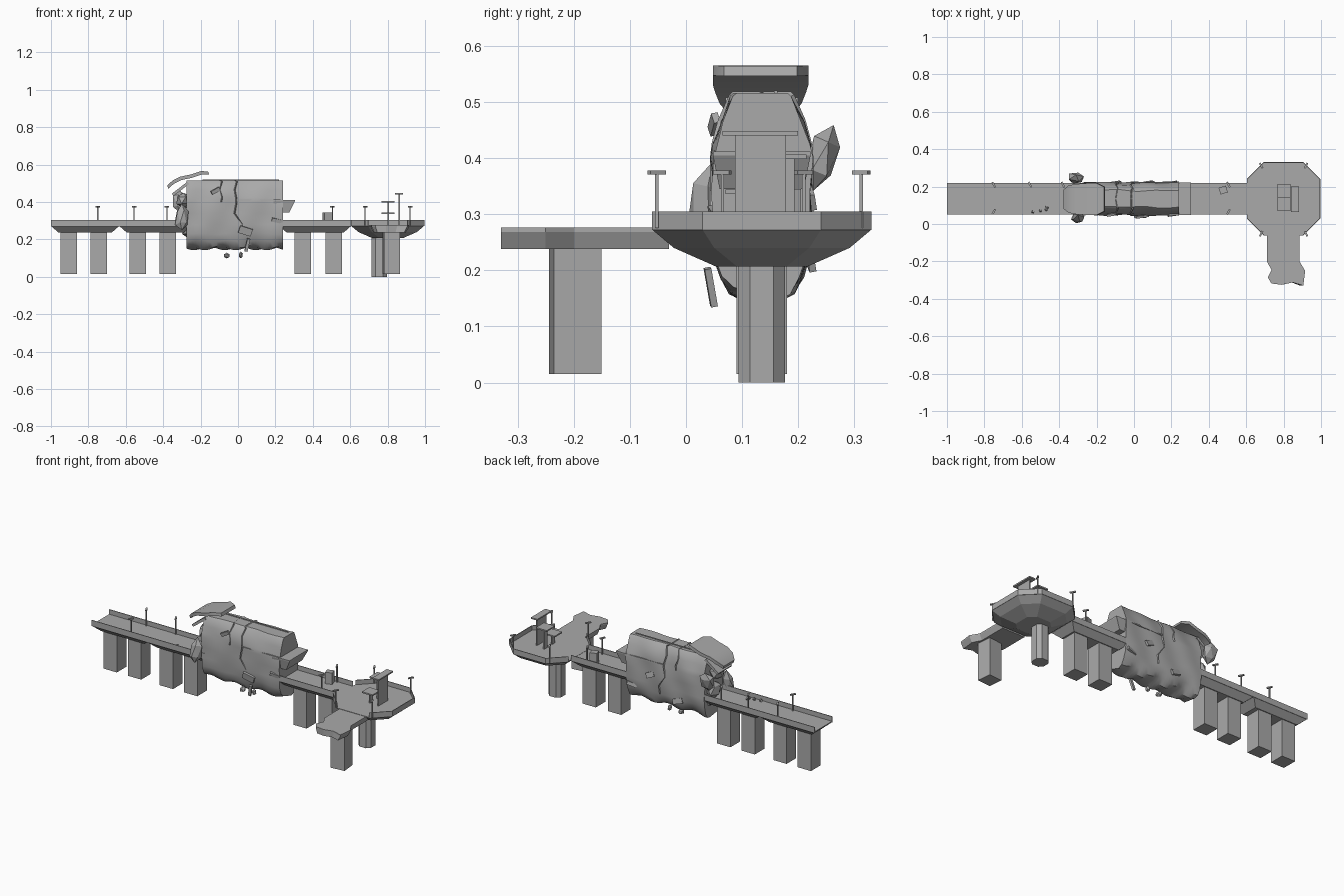
import bpy, bmesh, math, random
from mathutils import Vector, Matrix, Euler

if "Cube" in bpy.data.objects:
    bpy.data.objects.remove(bpy.data.objects["Cube"])

random.seed(4)
CY = 0.135                      # centre line of the bridge in y


def material(name, rgb):
    m = bpy.data.materials.new(name)
    m.diffuse_color = (*rgb, 1)
    m.use_nodes = True
    m.node_tree.nodes["Principled BSDF"].inputs["Base Color"].default_value = m.diffuse_color
    return m


CONCRETE = material("grey concrete", (0.40, 0.40, 0.40))


def finish(bm, name, mat=CONCRETE, smooth=False):
    bmesh.ops.recalc_face_normals(bm, faces=bm.faces)
    me = bpy.data.meshes.new(name)
    bm.to_mesh(me)
    bm.free()
    me.materials.append(mat)
    ob = bpy.data.objects.new(name, me)
    bpy.context.collection.objects.link(ob)
    if smooth:
        bpy.ops.object.select_all(action='DESELECT')
        ob.select_set(True)
        bpy.context.view_layer.objects.active = ob
        bpy.ops.object.shade_smooth_by_angle(angle=math.radians(35))
    return ob


def box(name, x0, x1, y0, y1, z0, z1, rot=(0, 0, 0)):
    bm = bmesh.new()
    c = Vector(((x0 + x1) / 2, (y0 + y1) / 2, (z0 + z1) / 2))
    size = Matrix.Diagonal((x1 - x0, y1 - y0, z1 - z0, 1))
    bmesh.ops.create_cube(bm, size=1, matrix=Matrix.Translation(c) @ Euler(rot).to_matrix().to_4x4() @ size)
    return finish(bm, name)


def loft(name, rings, smooth=False, caps=True):
    """Join closed rings of points into a skin."""
    bm = bmesh.new()
    vs = [[bm.verts.new(p) for p in r] for r in rings]
    for a, b in zip(vs, vs[1:]):
        n = len(a)
        for i in range(n):
            bm.faces.new((a[i], a[(i + 1) % n], b[(i + 1) % n], b[i]))
    if caps:
        bm.faces.new(vs[0])
        bm.faces.new(vs[-1])
    return finish(bm, name, smooth=smooth)


def rect(x0, x1, y0, y1, z):
    return [(x0, y0, z), (x1, y0, z), (x1, y1, z), (x0, y1, z)]


def wall(name, a, b, z0, z1, t=0.004):
    d = Vector((b[0] - a[0], b[1] - a[1], 0))
    n = Vector((-d.y, d.x, 0)).normalized() * t
    p, q = Vector((*a, 0)), Vector((*b, 0))
    base = [p, q, q + n, p + n]
    return loft(name, [[(v.x, v.y, z) for v in base] for z in (z0, z1)])


# bridge deck segments: tapered slab with thin side walls
for x0, x1 in ((-1, -0.635), (-0.635, -0.25), (0.22, 0.605)):
    loft("deck_segment", [rect(x0 + 0.04, x1 - 0.04, 0.085, 0.185, 0.237),
                          rect(x0, x1, 0.05, 0.22, 0.272), rect(x0, x1, 0.05, 0.22, 0.277)])
    wall("deck_wall_front", (x0, 0.05), (x1, 0.05), 0.27, 0.305)
    wall("deck_wall_back", (x1, 0.22), (x0, 0.22), 0.27, 0.305)

# square bridge pillars
for x in (-0.905, -0.745, -0.535, -0.375, 0.345, 0.512):
    box("bridge_pillar", x - 0.044, x + 0.044, 0.09, 0.18, 0.015, 0.24)
box("arm_pillar", 0.777, 0.863, -0.24, -0.155, 0.015, 0.24, (0, 0, 0.1))

# octagonal platform with a bowl-shaped underside
def octagon(s, z, h=0.196, c=0.09, cx=0.80):
    k = h - c
    pts = [(-k, -h), (k, -h), (h, -k), (h, k), (k, h), (-k, h), (-h, k), (-h, -k)]
    return [(cx + s * x, CY + s * y, z) for x, y in pts]


loft("platform", [octagon(0.42, 0.207), octagon(0.8, 0.24), octagon(1, 0.273), octagon(1, 0.278)])
rim = octagon(1, 0)
for i in range(8):
    if i not in (0, 6):         # open toward the arm and the bridge
        wall("platform_rim", rim[i][:2], rim[(i + 1) % 8][:2], 0.272, 0.305)
loft("platform_pillar", [octagon(1, z, 0.041, 0.02, 0.755) for z in (0, 0.225)])

# broken side arm with a ragged end
outline = [(0.71, -0.03), (0.71, -0.2), (0.735, -0.245), (0.715, -0.285), (0.735, -0.318), (0.79, -0.325),
           (0.85, -0.312), (0.905, -0.33), (0.915, -0.25), (0.885, -0.2), (0.885, -0.03)]
loft("broken_arm", [[(0.8 + (x - 0.8) * s, min(y, -0.32 * s) if y < -0.32 else y, z) for x, y in outline]
                    for s, z in ((0.85, 0.238), (1, 0.268), (1, 0.276))])

# lamp posts with small slanted heads
lamps = [(-0.75, 0.065, 1), (-0.75, 0.21, -1), (-0.556, 0.21, -1), (-0.38, 0.21, -1), (0.505, 0.065, 1),
         (0.505, 0.21, -1), (0.68, -0.052, 1), (0.92, -0.052, -1), (0.68, 0.312, -1), (0.92, 0.312, 1)]
for x, y, s in lamps:
    box("lamp_post", x - 0.003, x + 0.003, y - 0.003, y + 0.003, 0.275, 0.374)
    box("lamp_head", x - 0.005, x + 0.005, y - 0.016, y + 0.016, 0.371, 0.378, (0, 0, -0.5 * s))

# platform seats and tables: slabs on upright panels
for x0, x1, y0, y1, z in ((0.84, 0.882, 0.065, 0.2, 0.44), (0.767, 0.838, 0.14, 0.215, 0.398),
                          (0.767, 0.838, 0.07, 0.14, 0.336)):
    box("stand_top", x0, x1, y0, y1, z, z + 0.008)
    xm = (x0 + x1) / 2
    box("stand_panel", xm - 0.004, xm + 0.004, y0 + 0.022, y1 - 0.022, 0.275, z + 0.004)

# crates on the bridge
box("crate", 0.457, 0.497, 0.163, 0.2, 0.277, 0.345, (0, 0, 0.3))
for x, y in ((-0.54, 0.066), (-0.50, 0.072), (-0.47, 0.078), (-0.465, 0.09)):
    box("rubble", x - 0.006, x + 0.006, y - 0.005, y + 0.005, 0.275, 0.288, (0.3, 0.4, x * 9))

# crumpled hull: rounded octagonal section swept along x
half = [(0.028, 0.152), (0.055, 0.165), (0.072, 0.19), (0.083, 0.23), (0.086, 0.28), (0.086, 0.34),
        (0.086, 0.40), (0.083, 0.425), (0.072, 0.465), (0.052, 0.51), (0.045, 0.516)]
section = half + [(-w, z) for w, z in reversed(half)]


def hull_ring(x, grow=0.0):
    out = []
    for w, z in section:
        dent = 0.006 * math.sin(23 * x + 14 * z) * math.sin(31 * z - 9 * x + (1 if w > 0 else 2.4))
        low = max(0, 0.27 - z) * 0.08 * math.sin(38 * x + w * 40)
        s = 1 if w > 0 else -1
        out.append((x, CY + w + s * (dent + grow), z + low + grow * (1 if z > 0.4 else -1)))
    return out


loft("hull", [hull_ring(-0.275 + 0.515 * i / 32) for i in range(33)], smooth=True)

# raised torn seams around and along the hull
for x, lo in ((-0.09, 0.36), (-0.012, 0.2)):
    for side in (1, -1):
        pts = [(w, z) for w, z in half if z >= lo] + [(0, 0.516)]
        bm = bmesh.new()
        rows = []
        for i, (w, z) in enumerate(pts):
            xx = x + 0.007 * math.sin(i * 2.3) + (0.03 if z < 0.32 else 0)
            p = [(xx - 0.004, w, z), (xx, w + 0.006, z + 0.003), (xx + 0.004, w, z)]
            rows.append([bm.verts.new((a, CY + side * b, c)) for a, b, c in p])
        for a, b in zip(rows, rows[1:]):
            for k in range(2):
                bm.faces.new((a[k], a[k + 1], b[k + 1], b[k]))
        finish(bm, "hull_seam")
box("top_seam", -0.19, 0.22, 0.157, 0.163, 0.513, 0.52)
for y in (0.049, 0.221):
    box("side_seam", -0.01, 0.235, y - 0.003, y + 0.003, 0.407, 0.414)

# peeled roof sheet at the broken end
top = [(-0.378, 0.488), (-0.35, 0.515), (-0.31, 0.535), (-0.25, 0.548), (-0.2, 0.565), (-0.16, 0.564)]
loft("peeled_roof", [[(x, 0.048 + e, z), (x, 0.218 - e, z), (x + 0.006, 0.218 - e, z - 0.018),
                      (x + 0.006, 0.048 + e, z - 0.018)]
                     for (x, z), e in zip(top, (0.035, 0.012, 0.004, 0, 0, 0.02))], smooth=True)
box("roof_strut", -0.36, -0.255, 0.07, 0.2, 0.463, 0.478, (0, -0.65, 0))

# sloped tray at the other end
loft("end_tray", [rect(0.19, 0.275, 0.06, 0.21, 0.345), rect(0.19, 0.305, 0.048, 0.222, 0.405),
                  rect(0.19, 0.305, 0.048, 0.222, 0.412)])

# broken chunks
def chunk(name, c, size, rot=(0, 0, 0)):
    bm = bmesh.new()
    bmesh.ops.create_icosphere(bm, subdivisions=1, radius=0.5)
    for v in bm.verts:
        v.co *= random.uniform(0.9, 1.2)
    bm.transform(Matrix.Translation(c) @ Euler(rot).to_matrix().to_4x4() @ Matrix.Diagonal((*size, 1)))
    return finish(bm, name)


chunk("back_chunk", (-0.31, 0.245, 0.40), (0.09, 0.055, 0.125), (-0.3, 0, 0))
chunk("front_chunk", (-0.30, 0.032, 0.315), (0.07, 0.055, 0.14), (-0.2, 0, 0))
chunk("end_chunk", (-0.29, 0.12, 0.41), (0.08, 0.11, 0.08))
chunk("end_chunk", (-0.30, 0.17, 0.33), (0.07, 0.10, 0.10))
chunk("low_chunk", (-0.27, 0.13, 0.25), (0.06, 0.13, 0.09))
chunk("falling_chunk", (-0.06, 0.13, 0.114), (0.034, 0.04, 0.03))
chunk("falling_chunk", (0.015, 0.13, 0.116), (0.02, 0.03, 0.035))

# shards and panels bent off the hull
for x, y, z, l, h, r in ((0.04, 0.042, 0.245, 0.07, 0.04, 0.3), (-0.12, 0.05, 0.46, 0.05, 0.02, -0.5),
                         (0.05, 0.044, 0.17, 0.016, 0.07, 0.2), (0.21, 0.05, 0.30, 0.06, 0.02, 0.2),
                         (0.2, 0.22, 0.24, 0.06, 0.02, -0.2), (-0.1, 0.22, 0.22, 0.06, 0.03, 0.3),
                         (0.08, 0.222, 0.33, 0.05, 0.03, 0.4)):
    box("hull_shard", x - l / 2, x + l / 2, y - 0.006, y + 0.006, z - h / 2, z + h / 2, (0.2, r, 0.15))
